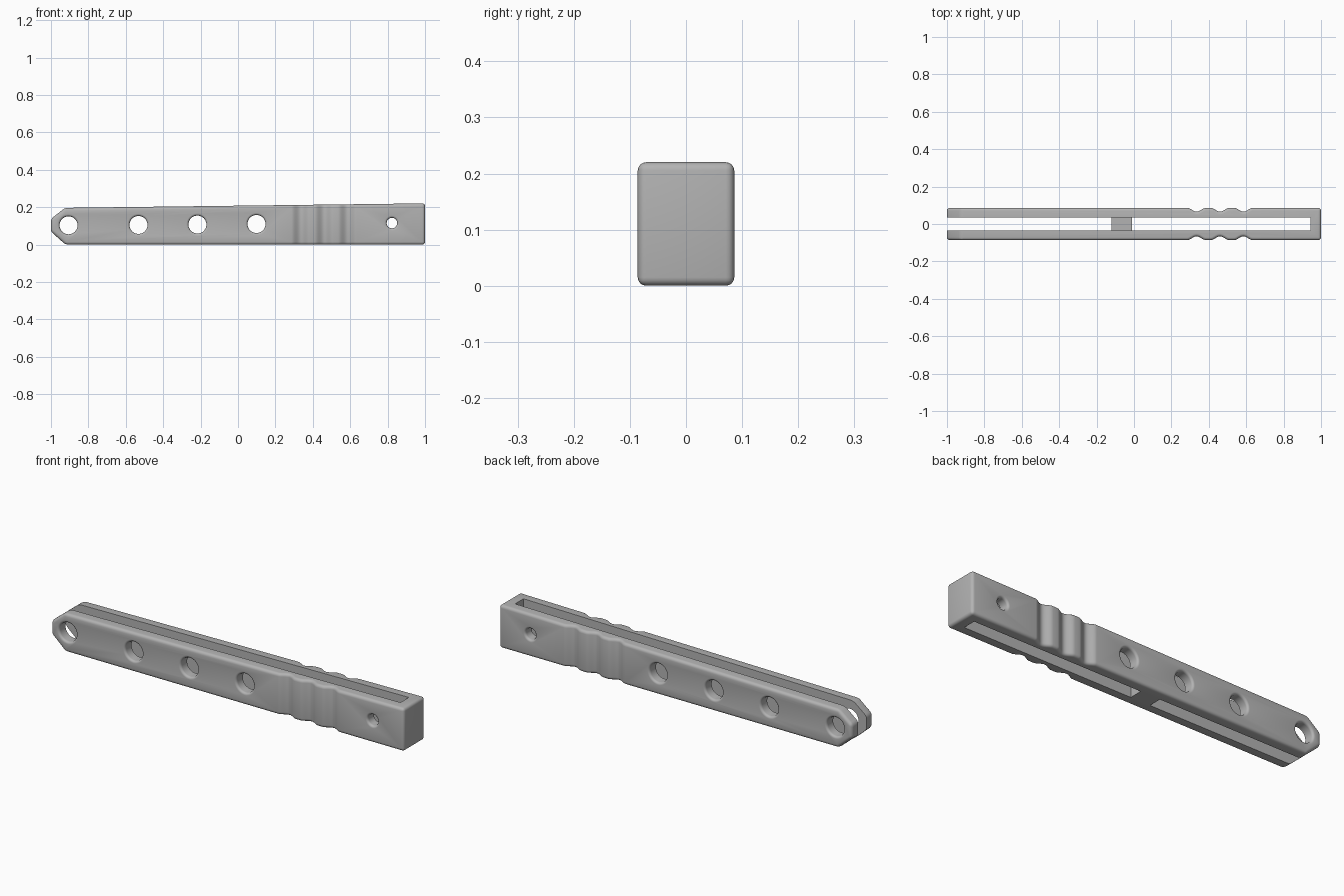
import bpy, bmesh, math
from mathutils import Vector

if "Cube" in bpy.data.objects:
    bpy.data.objects.remove(bpy.data.objects["Cube"])

grey = bpy.data.materials.new("plain grey")
grey.use_nodes = True
grey.diffuse_color = (0.45, 0.45, 0.45, 1)
grey.node_tree.nodes["Principled BSDF"].inputs["Base Color"].default_value = (0.45, 0.45, 0.45, 1)

HALF_W, HEIGHT, SLOT = 0.086, 0.22, 0.034


def finish(bm, name):
    bmesh.ops.recalc_face_normals(bm, faces=bm.faces)
    mesh = bpy.data.meshes.new(name)
    bm.to_mesh(mesh)
    bm.free()
    obj = bpy.data.objects.new(name, mesh)
    mesh.materials.append(grey)
    bpy.context.collection.objects.link(obj)
    return obj


def box(name, low, high):
    bm = bmesh.new()
    bmesh.ops.create_cube(bm, size=1)
    for v in bm.verts:
        v.co = [l + (h - l) * (c + 0.5) for l, h, c in zip(low, high, v.co)]
    return finish(bm, name)


def apply(obj, kind, **settings):
    mod = obj.modifiers.new(kind, kind)
    for key, value in settings.items():
        setattr(mod, key, value)
    bpy.context.view_layer.objects.active = obj
    bpy.ops.object.modifier_apply(modifier=mod.name)


def cut(obj, cutter):
    apply(obj, "BOOLEAN", object=cutter, operation="DIFFERENCE", solver="EXACT")
    bpy.data.objects.remove(cutter)


def hole_cutter(x, z, radius, fillet=0.012, sides=40):
    """Round bar along y whose ends flare out to round the hole rims."""
    half = [(HALF_W + 0.02, radius + fillet)]
    for i in range(6):
        a = math.pi / 2 * i / 5
        half.append((HALF_W - fillet * (1 - math.cos(a)),
                     radius + fillet * (1 - math.sin(a))))
    profile = half + [(-y, r) for y, r in reversed(half)]
    bm = bmesh.new()
    rings = []
    for y, r in profile:
        rings.append([bm.verts.new((x + r * math.cos(t), y, z + r * math.sin(t)))
                      for t in (math.tau * k / sides for k in range(sides))])
    for a, b in zip(rings, rings[1:]):
        for k in range(sides):
            n = (k + 1) % sides
            bm.faces.new((a[k], a[n], b[n], b[k]))
    bm.faces.new(rings[0])
    bm.faces.new(rings[-1])
    return finish(bm, "hole_cutter")


# Plan outline with three finger grooves on each side
side = [(-1, HALF_W)]
for centre in (0.335, 0.46, 0.585):
    for i in range(17):
        u = i / 16 - 0.5
        depth = 0.01 * (1 + math.cos(math.tau * u))
        side.append((centre + 0.1 * u, HALF_W - depth))
side.append((1, HALF_W))
outline = side + [(x, -y) for x, y in reversed(side)]

bm = bmesh.new()
base = bm.faces.new([bm.verts.new((x, y, 0)) for x, y in outline])
grown = bmesh.ops.extrude_face_region(bm, geom=[base])
for v in grown["geom"]:
    if isinstance(v, bmesh.types.BMVert):
        v.co.z = HEIGHT + 0.05

# Sloping top, then the two slanted corners of the open tip
planes = [((0.97, 0, HEIGHT), (-0.0125, 0, 1)),
          ((-1, 0, 0.137), (-0.062, 0, 0.078)),
          ((-1, 0, 0.069), (-0.069, 0, -0.078))]
for point, normal in planes:
    result = bmesh.ops.bisect_plane(bm, geom=bm.verts[:] + bm.edges[:] + bm.faces[:],
                                    plane_co=Vector(point), plane_no=Vector(normal),
                                    clear_outer=True)
    rim = [e for e in result["geom_cut"] if isinstance(e, bmesh.types.BMEdge)]
    bmesh.ops.contextual_create(bm, geom=rim)
handle = finish(bm, "slotted_handle")

apply(handle, "BEVEL", width=0.015, segments=4, limit_method="ANGLE",
      angle_limit=math.radians(32), use_clamp_overlap=False)

# Long slot open at the tip, leaving a low bridge between the two cheeks
cut(handle, box("slot_cutter", (-1.1, -SLOT, 0.055), (0.945, SLOT, 0.4)))
cut(handle, box("slot_cutter", (-1.1, -SLOT, -0.1), (-0.12, SLOT, 0.1)))
cut(handle, box("slot_cutter", (-0.01, -SLOT, -0.1), (0.945, SLOT, 0.1)))

# Row of large holes and a small one near the closed end
for x, z, r in ((-0.906, 0.103, 0.048), (-0.532, 0.105, 0.048),
                (-0.217, 0.107, 0.048), (0.099, 0.11, 0.048), (0.823, 0.115, 0.028)):
    cut(handle, hole_cutter(x, z, r))

bpy.ops.object.select_all(action="DESELECT")
handle.select_set(True)
bpy.context.view_layer.objects.active = handle
bpy.ops.object.shade_smooth_by_angle(angle=math.radians(32))
